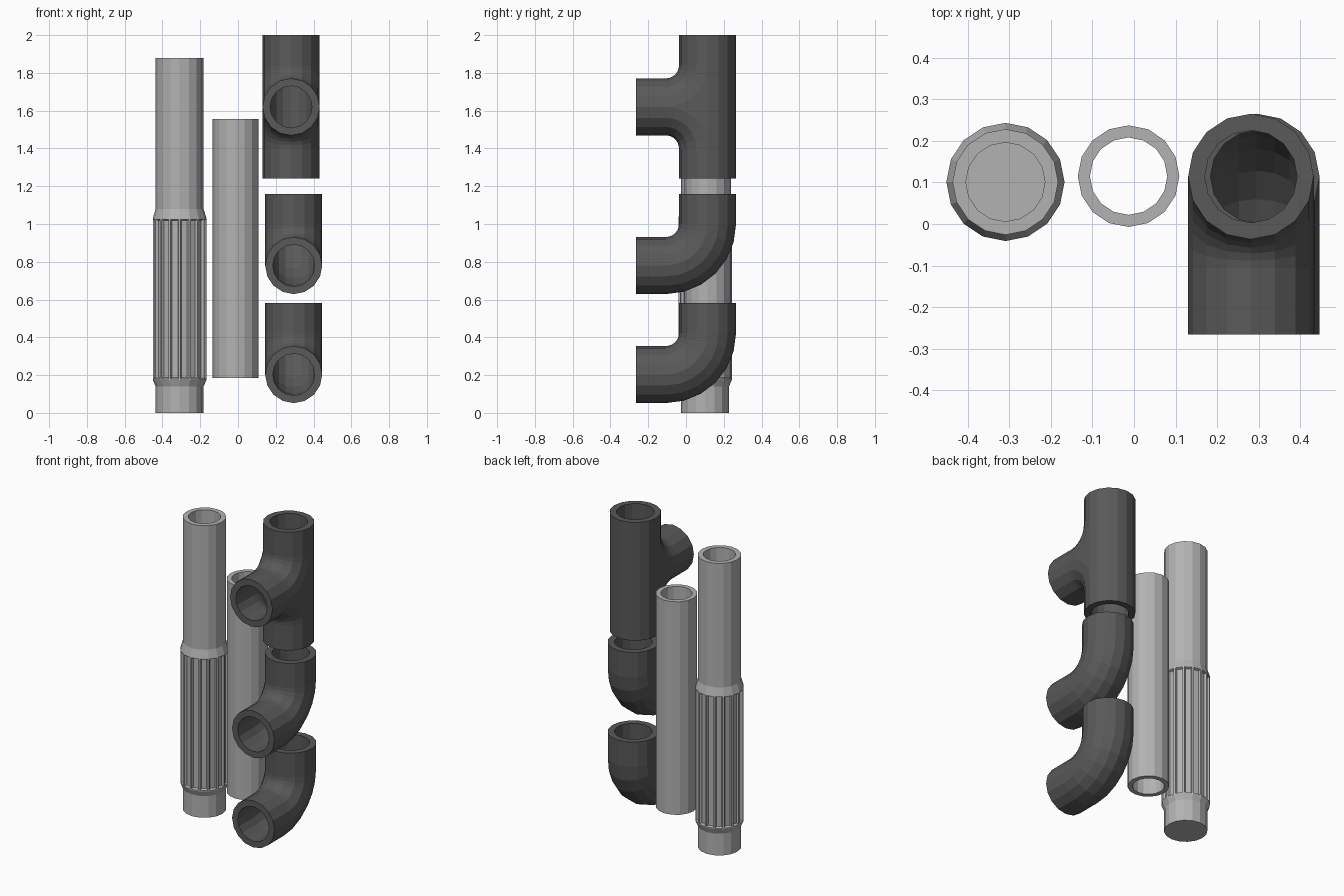
import bpy, bmesh
from math import sin, cos, pi

if "Cube" in bpy.data.objects:
    bpy.data.objects.remove(bpy.data.objects["Cube"])

SIDES = 16
ARC = 6                      # segments in each bend
AXIS_Y, FRONT_Y = 0.114, -0.266
BEND, ARM = 0.22, 0.38       # bend radius, height of an arm above the branch axis


def material(name, v):
    m = bpy.data.materials.new(name)
    m.diffuse_color = (v, v, v, 1)
    m.use_nodes = True
    m.node_tree.nodes["Principled BSDF"].inputs["Base Color"].default_value = m.diffuse_color
    return m


LIGHT = material("light_grey", 0.45)
DARK = material("dark_grey", 0.1)


def finish(bm, name, mat, loc):
    bmesh.ops.remove_doubles(bm, verts=bm.verts, dist=0.0005)
    bmesh.ops.recalc_face_normals(bm, faces=bm.faces)
    me = bpy.data.meshes.new(name)
    bm.to_mesh(me)
    bm.free()
    me.materials.append(mat)
    ob = bpy.data.objects.new(name, me)
    ob.location = loc
    bpy.context.collection.objects.link(ob)


def skin(bm, rings, closed):
    """Join successive rows of points with quads."""
    rows = [[bm.verts.new(p) for p in r] for r in rings]
    n = len(rows[0])
    for a, b in zip(rows, rows[1:]):
        for i in range(n if closed else n - 1):
            j = (i + 1) % n
            bm.faces.new((a[i], a[j], b[j], b[i]))
    return rows


def circle(r, z):
    return [(r * cos(2 * pi * i / SIDES), r * sin(2 * pi * i / SIDES), z) for i in range(SIDES)]


def bend_rings(r, s=1, half=False):
    """Cross-sections from the front mouth round to the vertical mouth; s=-1 bends down.
    half keeps only the side that faces the bend centre."""
    cy = AXIS_Y - BEND
    frames = [(FRONT_Y, 0, 0)]
    for k in range(ARC + 1):
        t = pi / 2 * k / ARC
        frames.append((cy + BEND * sin(t), BEND * (1 - cos(t)), t))
    frames.append((AXIS_Y, ARM, pi / 2))
    count = SIDES // 2 + 1 if half else SIDES
    rings = []
    for y, z, t in frames:
        ring = []
        for i in range(count):
            a = 2 * pi * i / SIDES
            ring.append((r * cos(a), y - r * sin(a) * sin(t), s * (z + r * sin(a) * cos(t))))
        rings.append(ring)
    return rings


# Ribbed handle: closed base, collar chamfers, bored top
bm = bmesh.new()
profile = [(0.127, 0), (0.127, 0.14), (0.142, 0.175), (0.142, 1.03),
           (0.127, 1.08), (0.127, 1.878), (0.095, 1.878), (0.095, 0.05)]
rows = skin(bm, [circle(r, z) for r, z in profile], True)
bm.faces.new(rows[0])
bm.faces.new(rows[-1])
bm.normal_update()
bmesh.ops.recalc_face_normals(bm, faces=bm.faces)
grip = [f for f in bm.faces if abs(f.calc_center_median().z - 0.6025) < 0.01
        and f.calc_center_median().xy.length > 0.13]
bmesh.ops.inset_individual(bm, faces=grip, thickness=0.008, depth=0)
bmesh.ops.inset_individual(bm, faces=grip, thickness=0.009, depth=-0.014)
finish(bm, "ribbed_handle", LIGHT, (-0.309, 0.101, 0))

# Plain open tube
bm = bmesh.new()
skin(bm, [circle(r, z) for r, z in
          [(0.122, 0.185), (0.122, 1.555), (0.093, 1.555), (0.093, 0.185), (0.122, 0.185)]], True)
finish(bm, "straight_tube", LIGHT, (-0.013, 0.115, 0))

R_OUT, R_IN = 0.151, 0.111

# Two elbows: outer sweep out, inner sweep back, closed on itself
for name, z in (("lower_elbow", 0.203), ("upper_elbow", 0.78)):
    bm = bmesh.new()
    outer, inner = bend_rings(R_OUT), bend_rings(R_IN)
    skin(bm, outer + inner[::-1] + outer[:1], True)
    finish(bm, name, DARK, (0.295, 0, z))

# Tee: two half bends, a half-round back and a flat cheek on each side, for both shells
bm = bmesh.new()
for r in (R_OUT, R_IN):
    up, down = bend_rings(r, 1, True), bend_rings(r, -1, True)
    skin(bm, up, False)
    skin(bm, down, False)
    back = [(r * cos(pi * i / 8), AXIS_Y + r * sin(pi * i / 8)) for i in range(9)]
    skin(bm, [[(x, y, z) for x, y in back] for z in (-ARM, -BEND, BEND, ARM)], False)
    for side in (0, -1):
        edge = [q[side] for q in up[1:-1]] + [q[side] for q in down[-2:1:-1]]
        bm.faces.new([bm.verts.new(p) for p in edge])
# Tee mouths
for z in (-ARM, ARM):
    skin(bm, [[(x, y + AXIS_Y, h) for x, y, h in circle(r, z)] for r in (R_OUT, R_IN)], True)
skin(bm, [bend_rings(r)[0] for r in (R_OUT, R_IN)], True)
finish(bm, "tee_joint", DARK, (0.281, 0, 1.62))
